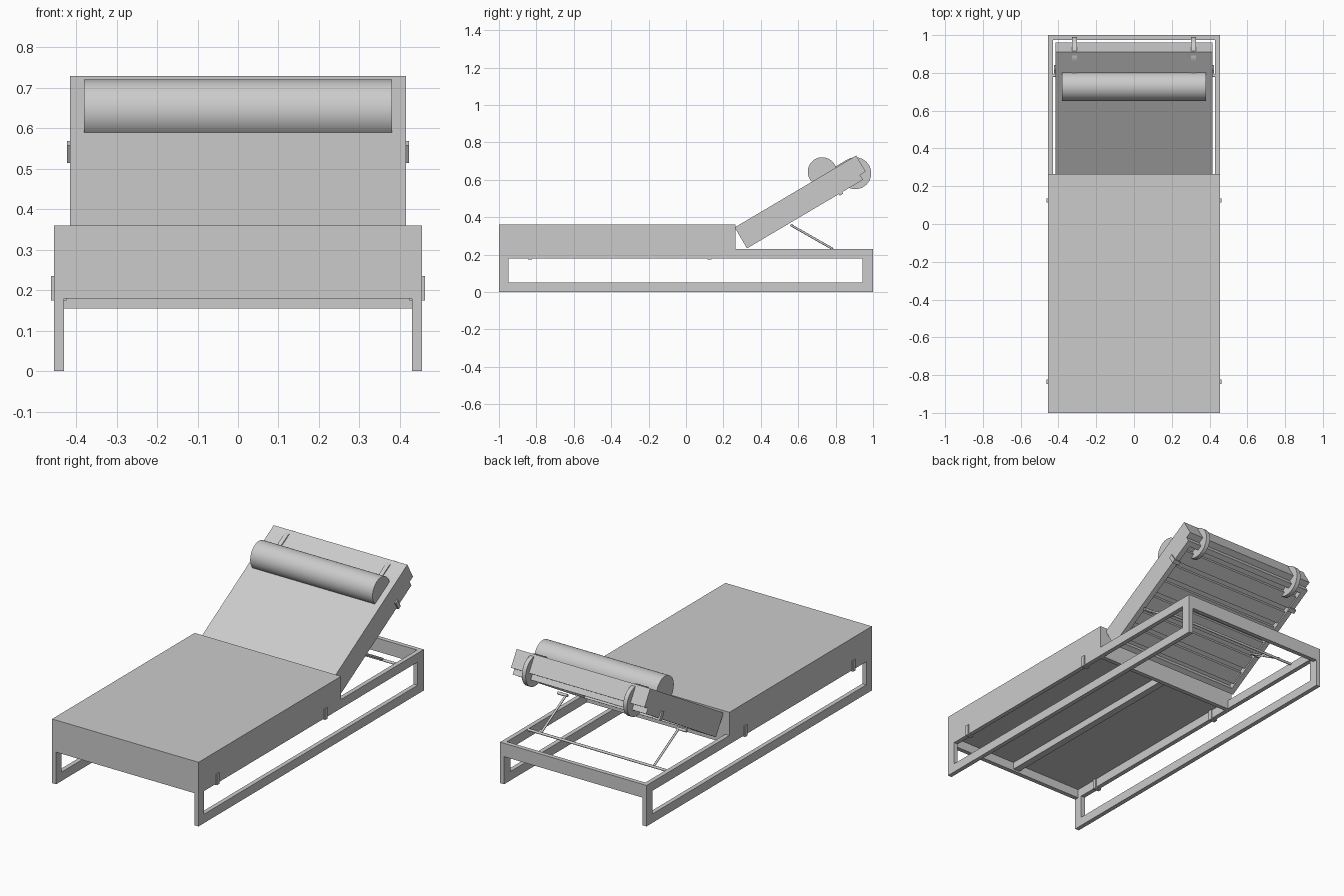
import bpy
import bmesh
from math import radians
from mathutils import Matrix, Vector

cube = bpy.data.objects.get("Cube")
if cube:
    bpy.data.objects.remove(cube, do_unlink=True)

grey = bpy.data.materials.new("light_grey")
grey.use_nodes = True
grey.diffuse_color = (0.6, 0.6, 0.6, 1)
grey.node_tree.nodes["Principled BSDF"].inputs["Base Color"].default_value = (0.6, 0.6, 0.6, 1)

# Reclining frame: y runs up the backrest, z is normal to it
TILT = Matrix.Translation((0, 0.26, 0.345)) @ Matrix.Rotation(radians(30.6), 4, "X")
FLAT = Matrix.Identity(4)


def finish(name, bm, place):
    mesh = bpy.data.meshes.new(name)
    bm.to_mesh(mesh)
    bm.free()
    mesh.materials.append(grey)
    obj = bpy.data.objects.new(name, mesh)
    obj.matrix_world = place
    bpy.context.collection.objects.link(obj)
    return obj


def box(name, x, y, z, place=FLAT):
    """Box from (min, max) pairs."""
    bm = bmesh.new()
    size = [b - a for a, b in (x, y, z)]
    mid = [(a + b) / 2 for a, b in (x, y, z)]
    bmesh.ops.create_cube(bm, size=1, matrix=Matrix.Translation(mid) @ Matrix.Diagonal((*size, 1)))
    return finish(name, bm, place)


def rod(name, start, end, radius, place=FLAT, sides=12):
    """Round bar between two points."""
    start, end = Vector(start), Vector(end)
    axis = end - start
    turn = axis.to_track_quat("Z", "Y").to_matrix().to_4x4()
    bm = bmesh.new()
    bmesh.ops.create_cone(bm, cap_ends=True, segments=sides, radius1=radius, radius2=radius,
                          depth=axis.length, matrix=Matrix.Translation((start + end) / 2) @ turn)
    obj = finish(name, bm, place)
    bpy.ops.object.select_all(action="DESELECT")
    obj.select_set(True)
    bpy.context.view_layer.objects.active = obj
    bpy.ops.object.shade_smooth_by_angle(angle=radians(40))
    return obj


def span(side, inner, outer):
    return tuple(sorted((side * inner, side * outer)))


# Seat cushion and cross members
box("seat_cushion", (-0.455, 0.455), (-1, 0.265), (0.23, 0.36))
box("front_rail", (-0.43, 0.43), (-1, -0.975), (0.18, 0.23))
box("middle_rail", (-0.43, 0.43), (0.24, 0.265), (0.18, 0.23))
box("rear_rail", (-0.43, 0.43), (0.975, 1), (0.155, 0.23))
box("centre_rail", (-0.02, 0.02), (-0.975, 0.24), (0.19, 0.23))

# Backrest cushion, headroll and slatted frame
box("back_cushion", (-0.415, 0.415), (0, 0.755), (-0.1, 0), TILT)
rod("head_roll", (-0.38, 0.728, 0.643), (0.38, 0.728, 0.643), 0.077, sides=64)
for name, y in (("back_lower_rail", (0, 0.03)), ("back_upper_rail", (0.69, 0.72))):
    box(name, (-0.385, 0.385), y, (-0.13, -0.1), TILT)
for i in range(6):
    y = 0.055 + i * 0.105
    box("back_slat", (-0.385, 0.385), (y, y + 0.075), (-0.12, -0.1), TILT)

# Backrest prop crossbar
rod("prop_crossbar", (-0.43, 0.785, 0.225), (0.43, 0.785, 0.225), 0.007)

for side in (-1, 1):
    # Side frame loop
    x = span(side, 0.43, 0.455)
    box("top_rail", x, (-0.95, 0.945), (0.18, 0.23))
    box("ground_rail", x, (-0.95, 0.945), (0, 0.05))
    box("front_leg", x, (-1, -0.95), (0, 0.23))
    box("rear_leg", x, (0.945, 1), (0, 0.23))

    # Seat clips wrapped under the top rail
    for y in (-0.835, 0.125):
        run = (y - 0.011, y + 0.011)
        box("clip_outer", span(side, 0.455, 0.462), run, (0.174, 0.235))
        box("clip_base", span(side, 0.424, 0.455), run, (0.174, 0.18))
        box("clip_inner", span(side, 0.424, 0.43), run, (0.18, 0.23))

    # Backrest side rails and clips
    box("back_side_rail", span(side, 0.385, 0.415), (0, 0.72), (-0.13, -0.1), TILT)
    box("back_clip", span(side, 0.415, 0.423), (0.57, 0.592), (-0.14, -0.09), TILT)
    box("back_clip_base", span(side, 0.38, 0.415), (0.57, 0.592), (-0.14, -0.13), TILT)

    # Headroll straps curling over the top end
    box("roll_strap", span(side, 0.303, 0.327), (0.53, 0.703), (0, 0.006), TILT)
    rod("strap_loop", (side * 0.303, 0.703, -0.079), (side * 0.327, 0.703, -0.079), 0.085, TILT, 48)

    # Prop leg and its upper pivot
    rod("prop_leg", (side * 0.35, 0.785, 0.23), (side * 0.35, 0.565, 0.355), 0.006)
    rod("prop_pivot", (side * 0.34, 0.565, 0.355), (side * 0.4, 0.565, 0.355), 0.008)
